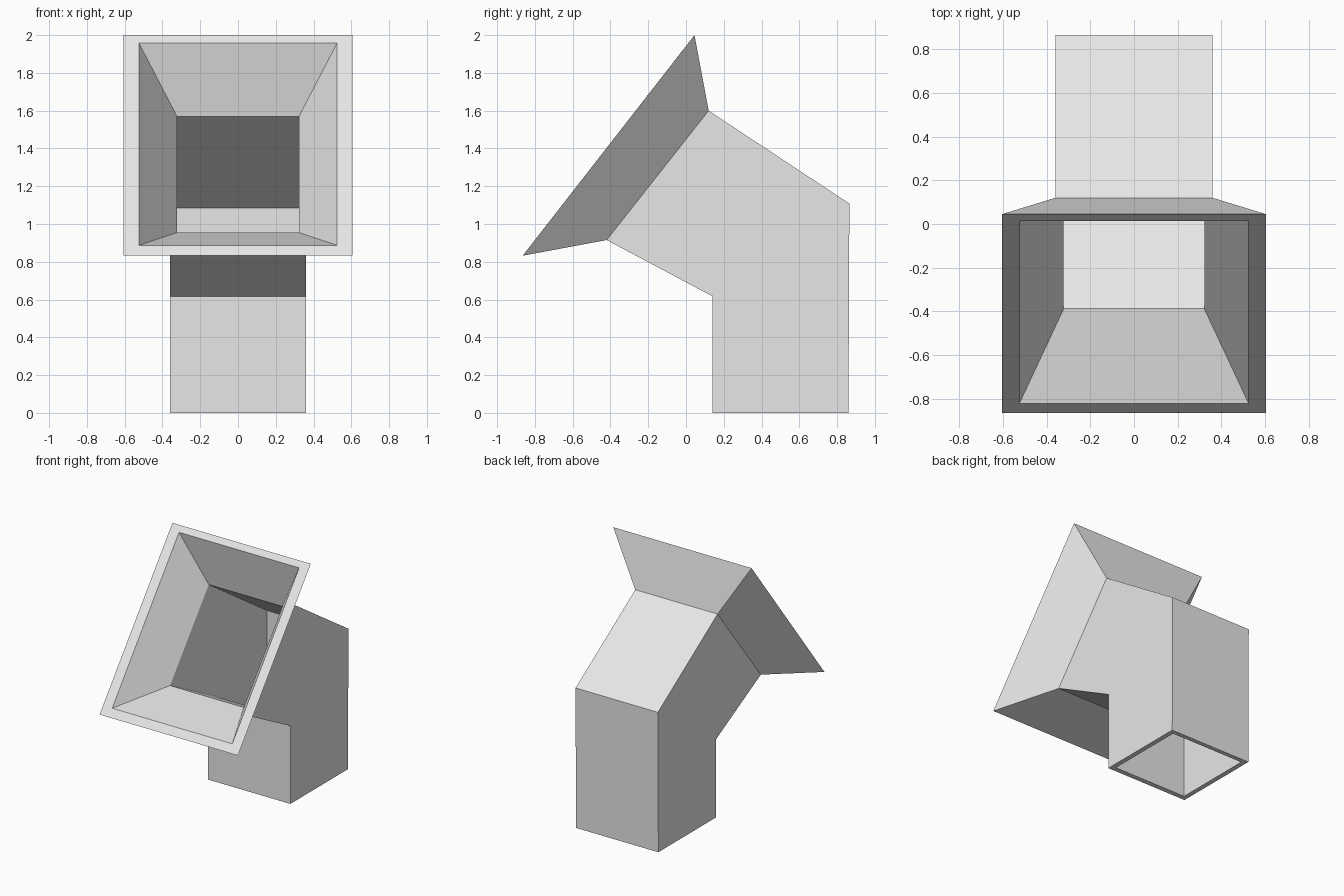
import bpy
import bmesh

cube = bpy.data.objects.get("Cube")
if cube:
    bpy.data.objects.remove(cube, do_unlink=True)

# Plain light grey
grey = bpy.data.materials.new("light_grey")
grey.use_nodes = True
colour = (0.8, 0.8, 0.8, 1)
grey.diffuse_color = colour
grey.node_tree.nodes["Principled BSDF"].inputs["Base Color"].default_value = colour

# Rectangular sections: half width, front edge (y, z), back edge (y, z)
outer = [
    (0.36, (0.14, 0.0), (0.86, 0.0)),         # foot
    (0.36, (0.14, 0.617), (0.865, 1.108)),    # elbow
    (0.36, (-0.42, 0.915), (0.12, 1.60)),     # neck
    (0.605, (-0.865, 0.832), (0.045, 2.0)),   # flared mouth
]
inner = [
    (0.525, (-0.822, 0.887), (0.013, 1.959)),
    (0.322, (-0.388, 0.955), (0.095, 1.568)),
    (0.322, (0.18, 0.652), (0.825, 1.084)),
    (0.322, (0.18, 0.0), (0.825, 0.0)),
]


def add_section(bm, half_width, front, back):
    corners = [(-half_width, *front), (half_width, *front),
               (half_width, *back), (-half_width, *back)]
    return [bm.verts.new(c) for c in corners]


# Skin the sections up the outside, over the rim, down the inside and
# across the foot, giving one closed hollow shell
bm = bmesh.new()
rings = [add_section(bm, *section) for section in outer + inner]
for a, b in zip(rings, rings[1:] + rings[:1]):
    for i in range(4):
        j = (i + 1) % 4
        bm.faces.new((a[i], a[j], b[j], b[i]))
bmesh.ops.recalc_face_normals(bm, faces=bm.faces[:])

mesh = bpy.data.meshes.new("bent_vent_duct")
bm.to_mesh(mesh)
bm.free()
mesh.materials.append(grey)
duct = bpy.data.objects.new("bent_vent_duct", mesh)
bpy.context.collection.objects.link(duct)
